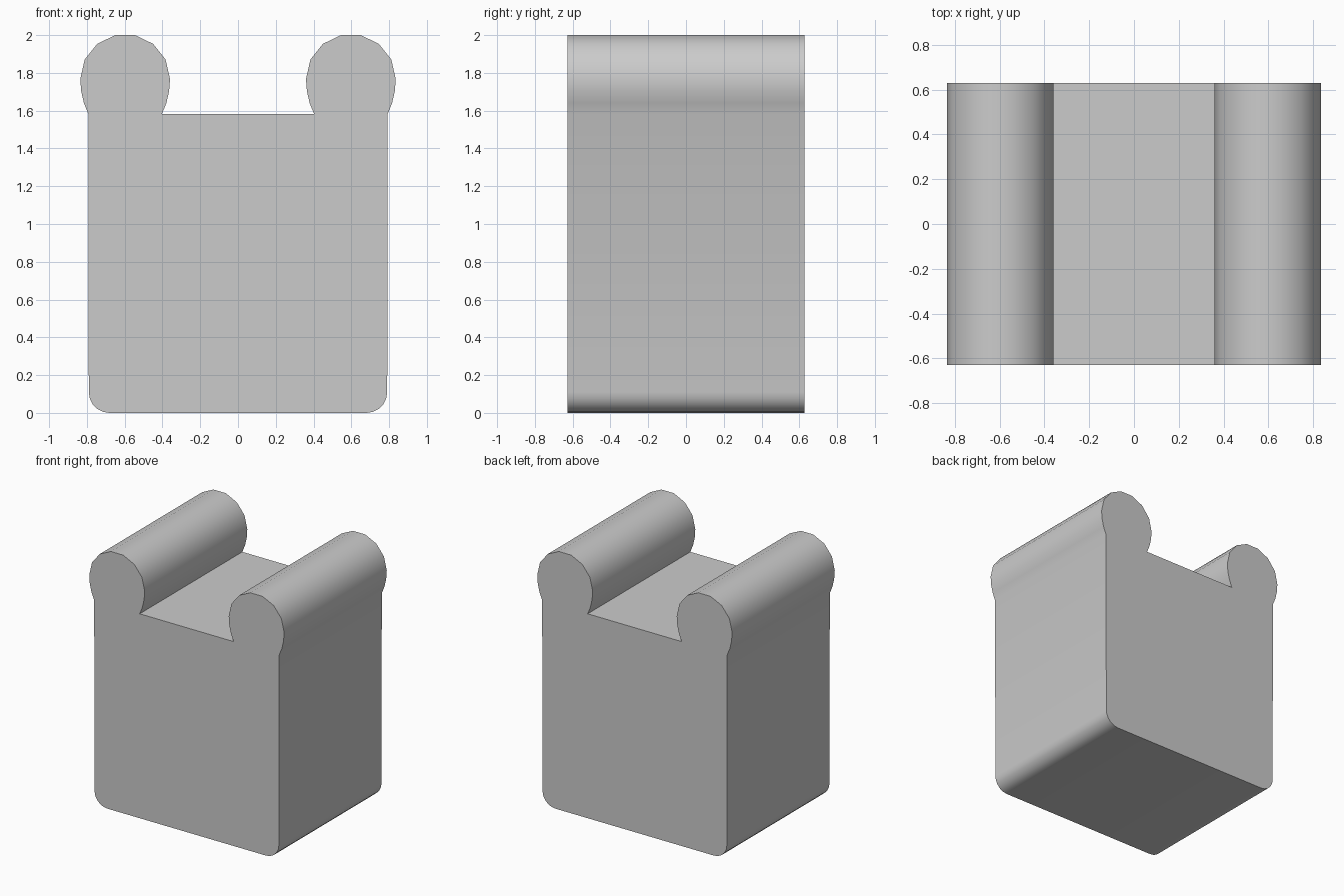
import bpy, bmesh
from math import sin, cos, radians, acos

cube = bpy.data.objects.get("Cube")
if cube:
    bpy.data.objects.remove(cube, do_unlink=True)

SIDE, DEPTH, CORNER, SEAT = 0.79, 1.256, 0.11, 1.583
ROLL_X, ROLL_Z, ROLL_R = 0.5975, 1.768, 0.2375
FOOT = 0.195                       # half width of the roll where it meets the block

grey = bpy.data.materials.new("plain grey")
grey.use_nodes = True
grey.diffuse_color = (0.6, 0.6, 0.6, 1)
grey.node_tree.nodes["Principled BSDF"].inputs["Base Color"].default_value = (0.6, 0.6, 0.6, 1)


def half_profile():
    """Right half of the outline, from the bottom up to the seat."""
    pts = []
    # rounded bottom corner
    for i in range(6):
        a = radians(-90 + 18 * i)
        pts.append((SIDE - CORNER + CORNER * cos(a), CORNER + CORNER * sin(a)))
    # roll: round above, tapering into its foot below
    foot_angle = acos(FOOT / ROLL_R)
    drop = (ROLL_Z - SEAT) / sin(foot_angle)
    neck = [(ROLL_R * cos(foot_angle * t / 3), -drop * sin(foot_angle * t / 3))
            for t in (3, 2, 1)]
    crown = [(ROLL_R * cos(radians(180 * i / 7)), ROLL_R * sin(radians(180 * i / 7)))
             for i in range(8)]
    roll = neck + crown + [(-x, z) for x, z in reversed(neck)]
    return pts + [(ROLL_X + x, ROLL_Z + z) for x, z in roll]


# full outline, mirrored and extruded front to back
half = half_profile()
outline = half + [(-x, z) for x, z in reversed(half)]
bm = bmesh.new()
front = bm.faces.new([bm.verts.new((x, -DEPTH / 2, z)) for x, z in outline])
extruded = bmesh.ops.extrude_face_region(bm, geom=[front], use_keep_orig=True)
bmesh.ops.translate(bm, vec=(0, DEPTH, 0),
                    verts=[v for v in extruded["geom"] if isinstance(v, bmesh.types.BMVert)])
bmesh.ops.recalc_face_normals(bm, faces=bm.faces)

mesh = bpy.data.meshes.new("block_with_rolls")
bm.to_mesh(mesh)
bm.free()
mesh.materials.append(grey)
block = bpy.data.objects.new("block_with_rolls", mesh)
bpy.context.collection.objects.link(block)

# smooth rolls and corners, sharp ends and creases
bpy.ops.object.select_all(action="DESELECT")
block.select_set(True)
bpy.context.view_layer.objects.active = block
bpy.ops.object.shade_smooth_by_angle(angle=radians(35))
